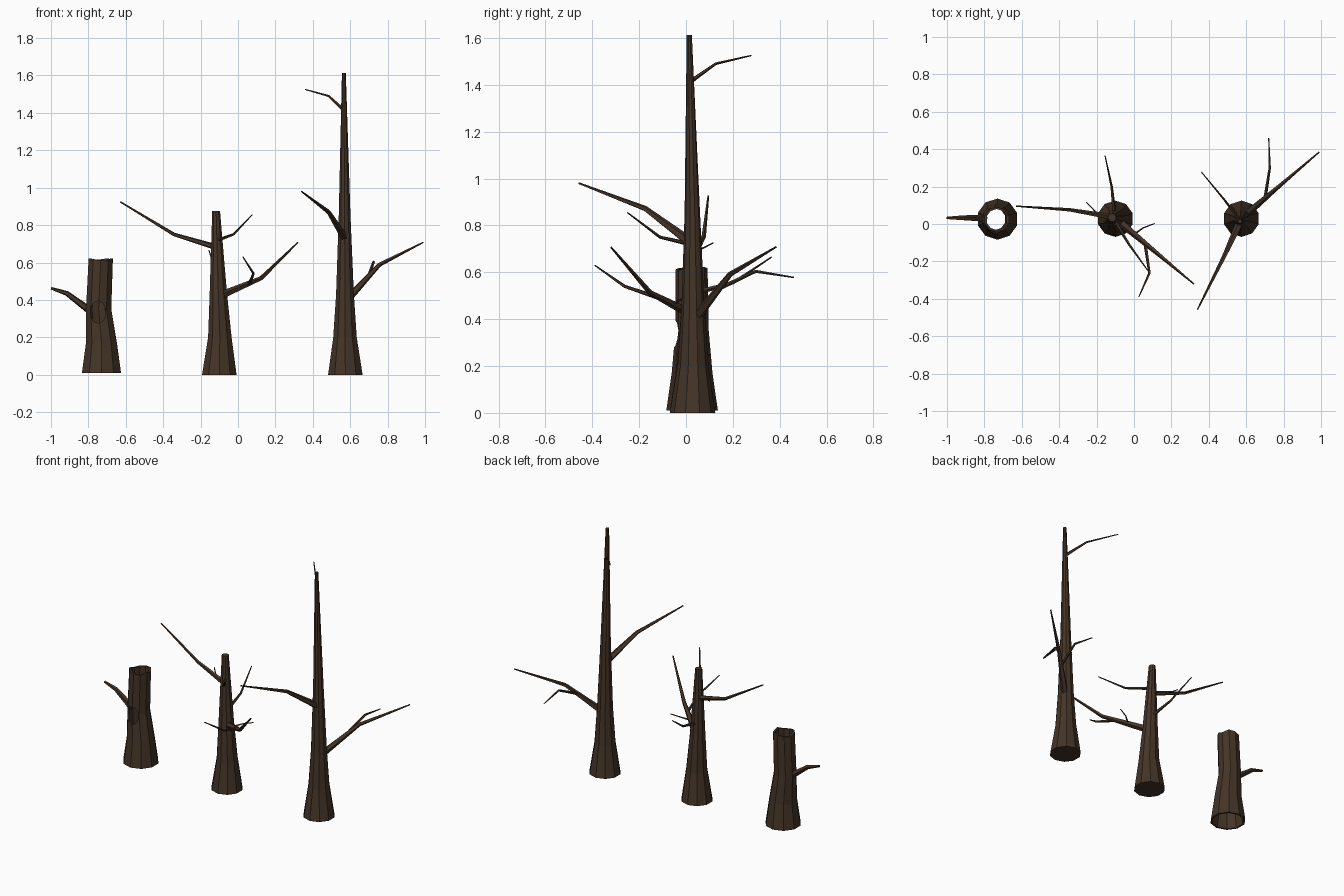
import bpy, bmesh, math
from mathutils import Vector, Matrix

if "Cube" in bpy.data.objects:
    bpy.data.objects.remove(bpy.data.objects["Cube"])

bark = bpy.data.materials.new("dark_bark")
bark.diffuse_color = (0.057, 0.034, 0.020, 1)
bark.use_nodes = True
bark.node_tree.nodes["Principled BSDF"].inputs["Base Color"].default_value = bark.diffuse_color


def finish(name, bm):
    bmesh.ops.recalc_face_normals(bm, faces=bm.faces[:])
    me = bpy.data.meshes.new(name)
    bm.to_mesh(me)
    bm.free()
    me.materials.append(bark)
    ob = bpy.data.objects.new(name, me)
    bpy.context.collection.objects.link(ob)
    return ob


def bridge(bm, a, b):
    n = len(a)
    for i in range(n):
        bm.faces.new((a[i], a[(i + 1) % n], b[(i + 1) % n], b[i]))


def ring(bm, x, y, z, r, n, jag=0):
    return [bm.verts.new((x + r * math.cos(2 * math.pi * (i + .5) / n),
                          y + r * math.sin(2 * math.pi * (i + .5) / n),
                          z + jag * ((i * 3) % 4 - 3) / 3)) for i in range(n)]


def trunk(name, rows, n=10):
    """Solid flat-sided trunk from rows of (x, y, z, radius)."""
    bm = bmesh.new()
    rings = [ring(bm, *row, n) for row in rows]
    for a, b in zip(rings, rings[1:]):
        bridge(bm, a, b)
    bm.faces.new(rings[0])
    bm.faces.new(rings[-1])
    return finish(name, bm)


def branch(name, pts, radii, n=5):
    """Tapered bent limb along a few points."""
    bm = bmesh.new()
    pts = [Vector(p) for p in pts]
    rings = []
    for i, (p, r) in enumerate(zip(pts, radii)):
        d = (pts[min(i + 1, len(pts) - 1)] - pts[max(i - 1, 0)]).normalized()
        u = d.cross(Vector((0, 0, 1))).normalized()
        v = u.cross(d)
        rings.append([bm.verts.new(p + r * (u * math.cos(2 * math.pi * k / n) +
                                            v * math.sin(2 * math.pi * k / n)))
                      for k in range(n)])
    for a, b in zip(rings, rings[1:]):
        bridge(bm, a, b)
    bm.faces.new(rings[0])
    bm.faces.new(rings[-1])
    return finish(name, bm)


# Hollow stump: outer wall and inner wall joined at rim and foot
rows = [(-.73, .026, .01, .11), (-.73, .026, .17, .087),
        (-.745, .026, .35, .071), (-.734, .024, .622, .068)]
bm = bmesh.new()
outer = [ring(bm, *r, 10, .014 if i == 3 else 0) for i, r in enumerate(rows)]
inner = [ring(bm, x, y, z, r - .012, 10, .014 if i == 3 else 0)
         for i, (x, y, z, r) in enumerate(rows)]
for w in (outer, inner):
    for a, b in zip(w, w[1:]):
        bridge(bm, a, b)
bridge(bm, outer[0], inner[0])
bridge(bm, outer[-1], inner[-1])
stump = finish("hollow_stump", bm)

# Knot hole cut through the front wall of the stump
bm = bmesh.new()
bmesh.ops.create_cone(bm, cap_ends=True, segments=10, radius1=1, radius2=1, depth=.12,
                      matrix=Matrix.Translation((-.748, -.052, .335)) @
                      Matrix.Diagonal((.043, 1, .06, 1)) @ Matrix.Rotation(math.pi / 2, 4, 'X'))
cutter = finish("knot_cutter", bm)
cutter.hide_render = True
mod = stump.modifiers.new("knot_hole", 'BOOLEAN')
mod.operation = 'DIFFERENCE'
mod.solver = 'EXACT'
mod.object = cutter
bpy.context.view_layer.update()
cut = bpy.data.meshes.new_from_object(stump.evaluated_get(bpy.context.evaluated_depsgraph_get()))
stump.modifiers.clear()
stump.data = cut
bpy.data.objects.remove(cutter)

branch("stump_branch", [(-.795, .03, .345), (-.915, .032, .435), (-1.0, .032, .463)],
       (.021, .014, .007))

# Trunks of the broken tree and the tall tree
trunk("broken_trunk", [(-.1, .028, 0, .097), (-.097, .026, .2, .066),
                       (-.105, .028, .43, .049), (-.117, .034, .875, .022)])
trunk("tall_trunk", [(.574, .028, 0, .097), (.572, .03, .2, .066),
                     (.572, .03, .43, .05), (.57, .027, .85, .033), (.566, .014, 1.612, .011)])

# Main limbs
LIMB = (.022, .012, .004)
branch("broken_left_limb", [(-.11, .035, .68), (-.342, .075, .75), (-.63, .095, .925)], (.017, .01, .004))
branch("broken_right_limb", [(-.075, .01, .43), (.123, -.155, .515), (.32, -.32, .707)], LIMB)
branch("broken_back_limb", [(-.105, .05, .515), (-.12, .2, .555), (-.155, .365, .665)], (.012, .007, .003))
branch("broken_front_limb", [(-.105, .02, .72), (-.025, -.11, .75), (.075, -.25, .855)], (.01, .007, .003))
branch("tall_right_limb", [(.59, .045, .41), (.757, .187, .59), (.99, .385, .708)], LIMB)
branch("tall_front_limb", [(.57, .015, .73), (.482, -.175, .872), (.34, -.457, .98)], LIMB)
branch("tall_top_limb", [(.565, .02, 1.415), (.485, .126, 1.49), (.36, .278, 1.525)], (.01, .006, .003))

# Small twigs growing from the limbs
TWIG = (.01, .007, .003)
branch("front_twig", [(.06, -.105, .487), (.083, -.262, .54), (.026, -.39, .63)], TWIG)
branch("inner_twig", [(0, -.055, .465), (.05, -.02, .485), (.11, .003, .5)], (.006, .004, .003))
branch("left_twig", [(-.16, .045, .695), (-.205, .065, .7), (-.255, .115, .725)], (.006, .004, .003))
branch("back_twig", [(.7, .14, .53), (.725, .298, .604), (.72, .46, .578)], TWIG)
